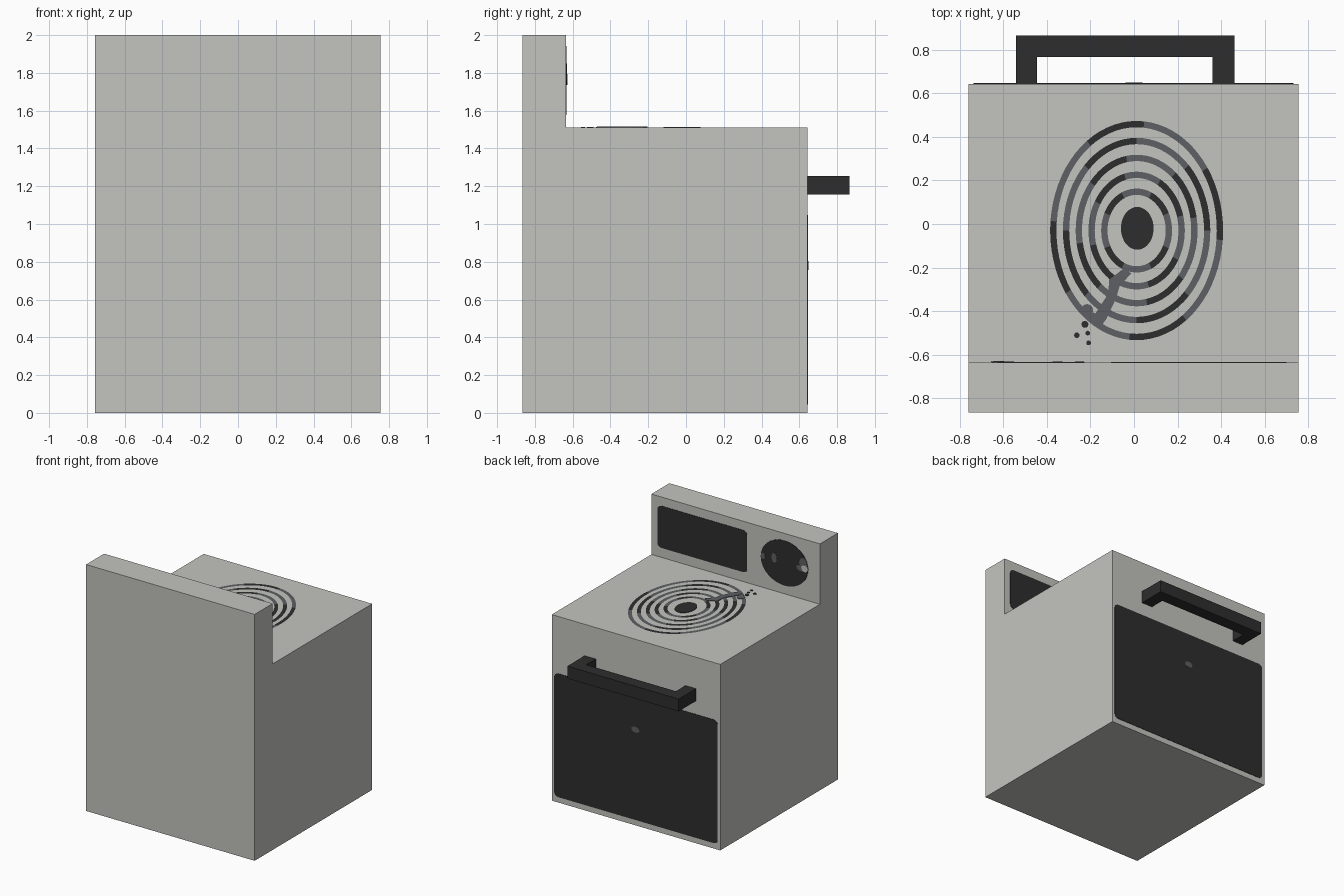
import bpy, bmesh, math
from mathutils import Vector

if "Cube" in bpy.data.objects:
    bpy.data.objects.remove(bpy.data.objects["Cube"])


def material(name, rgb):
    m = bpy.data.materials.new(name)
    m.diffuse_color = (*rgb, 1)
    m.use_nodes = True
    m.node_tree.nodes["Principled BSDF"].inputs["Base Color"].default_value = m.diffuse_color
    return m


ENAMEL = material("pale_grey_enamel", (0.55, 0.56, 0.52))
BLACK = material("black", (0.027, 0.027, 0.027))
GREY = material("mid_grey", (0.11, 0.115, 0.125))


def finish(bm, name, mats):
    me = bpy.data.meshes.new(name)
    bm.to_mesh(me)
    bm.free()
    ob = bpy.data.objects.new(name, me)
    bpy.context.collection.objects.link(ob)
    for m in mats:
        me.materials.append(m)
    return ob


def prism(name, base, offset, mat):
    """Closed profile swept along offset."""
    bm = bmesh.new()
    f = bm.faces.new([bm.verts.new(p) for p in base])
    r = bmesh.ops.extrude_face_region(bm, geom=[f])
    bmesh.ops.translate(bm, vec=offset, verts=[v for v in r["geom"] if isinstance(v, bmesh.types.BMVert)])
    bmesh.ops.recalc_face_normals(bm, faces=bm.faces)
    return finish(bm, name, [mat])


def ellipse(cx, cy, rx, ry, n=40):
    return [(cx + rx * math.cos(2 * math.pi * i / n), cy + ry * math.sin(2 * math.pi * i / n)) for i in range(n)]


def rounded(x0, x1, y0, y1, r):
    pts = []
    for k, (cx, cy) in enumerate([(x1 - r, y1 - r), (x0 + r, y1 - r), (x0 + r, y0 + r), (x1 - r, y0 + r)]):
        for j in range(5):
            a = math.pi / 2 * (k + j / 4)
            pts.append((cx + r * math.cos(a), cy + r * math.sin(a)))
    return pts


def wall_plate(name, pts, y, mat, t=0.003):
    """Thin plate on a wall facing +y."""
    return prism(name, [(x, y, z) for x, z in pts], Vector((0, t, 0)), mat)


def top_plate(name, pts, mat, t=0.003):
    """Thin plate on the cooktop."""
    return prism(name, [(x, y, TOP) for x, y in pts], Vector((0, 0, t)), mat)


X0, X1, Y0, Y1 = -0.758, 0.755, -0.865, 0.643
SPLASH, TOP = -0.635, 1.51

# stove body with backsplash: one L-shaped side profile
side = [(Y0, 0), (Y1, 0), (Y1, TOP), (SPLASH, TOP), (SPLASH, 2), (Y0, 2)]
prism("stove_body", [(X0, y, z) for y, z in side], Vector((X1 - X0, 0, 0)), ENAMEL)

# oven door handle: U-shaped plan
u = [(-0.54, Y1), (-0.54, 0.865), (0.46, 0.865), (0.46, Y1), (0.36, Y1), (0.36, 0.765), (-0.445, 0.765), (-0.445, Y1)]
prism("door_handle", [(x, y, 1.155) for x, y in u], Vector((0, 0, 0.1)), BLACK)

# oven window and its small mark
wall_plate("oven_window", rounded(-0.735, 0.732, 0.045, 1.047, 0.035), Y1, BLACK)
wall_plate("window_mark", ellipse(0.0, 0.78, 0.038, 0.024, 16), Y1, GREY, 0.005)

# control panel display and dial
wall_plate("display", rounded(-0.105, 0.70, 1.588, 1.928, 0.035), SPLASH, BLACK)
wall_plate("dial", ellipse(-0.44, 1.76, 0.212, 0.182), SPLASH, BLACK)
for i, (x, z, rx, rz) in enumerate([(-0.25, 1.77, 0.02, 0.025), (-0.35, 1.78, 0.023, 0.04), (-0.61, 1.80, 0.035, 0.05),
                                    (-0.59, 1.76, 0.04, 0.025)]):
    wall_plate(f"dial_mark_{i}", ellipse(x, z, rx, rz, 16), SPLASH, GREY, 0.005)
wall_plate("dial_notch", ellipse(-0.625, 1.765, 0.03, 0.028, 16), SPLASH, ENAMEL, 0.007)

# burner: centre disc and five oval coils, patched dark and grey by angle
top_plate("burner_centre", ellipse(0.015, -0.02, 0.075, 0.098), BLACK)
N = 72
bm = bmesh.new()
for i in range(5):
    rx, ry, w = 0.148 + 0.0585 * i, 0.178 + 0.0775 * i, 0.0145
    loops = [[bm.verts.new((x, y, TOP + 0.003)) for x, y in ellipse(0.012, -0.03, rx + s * w, ry + s * w, N)]
             for s in (-1, 1)]
    for k in range(N):
        n = (k + 1) % N
        f = bm.faces.new([loops[0][k], loops[1][k], loops[1][n], loops[0][n]])
        a = 2 * math.pi * (k + 0.5) / N
        f.material_index = 1 if math.cos(4 * a + 0.5 * i) > -0.1 else 0
finish(bm, "burner_coils", [BLACK, GREY])

# coil lead running to the front corner, with loose end spots
lead = [(-0.03, -0.215), (-0.09, -0.27), (-0.10, -0.33), (-0.15, -0.42), (-0.17, -0.46)]
wide = [0.018, 0.024, 0.018, 0.024, 0.018]
top_plate("burner_lead", [(x - w, y + w * 0.6) for (x, y), w in zip(lead, wide)]
          + [(x + w, y - w * 0.6) for (x, y), w in reversed(list(zip(lead, wide)))], GREY, 0.005)
for i, (x, y, r, m) in enumerate([(-0.215, -0.395, 0.028, GREY), (-0.19, -0.43, 0.025, GREY), (-0.225, -0.46, 0.016, BLACK),
                                  (-0.262, -0.51, 0.013, BLACK), (-0.212, -0.5, 0.011, BLACK),
                                  (-0.208, -0.545, 0.011, BLACK)]):
    top_plate(f"lead_spot_{i}", ellipse(x, y, r, r, 12), m, 0.004)
